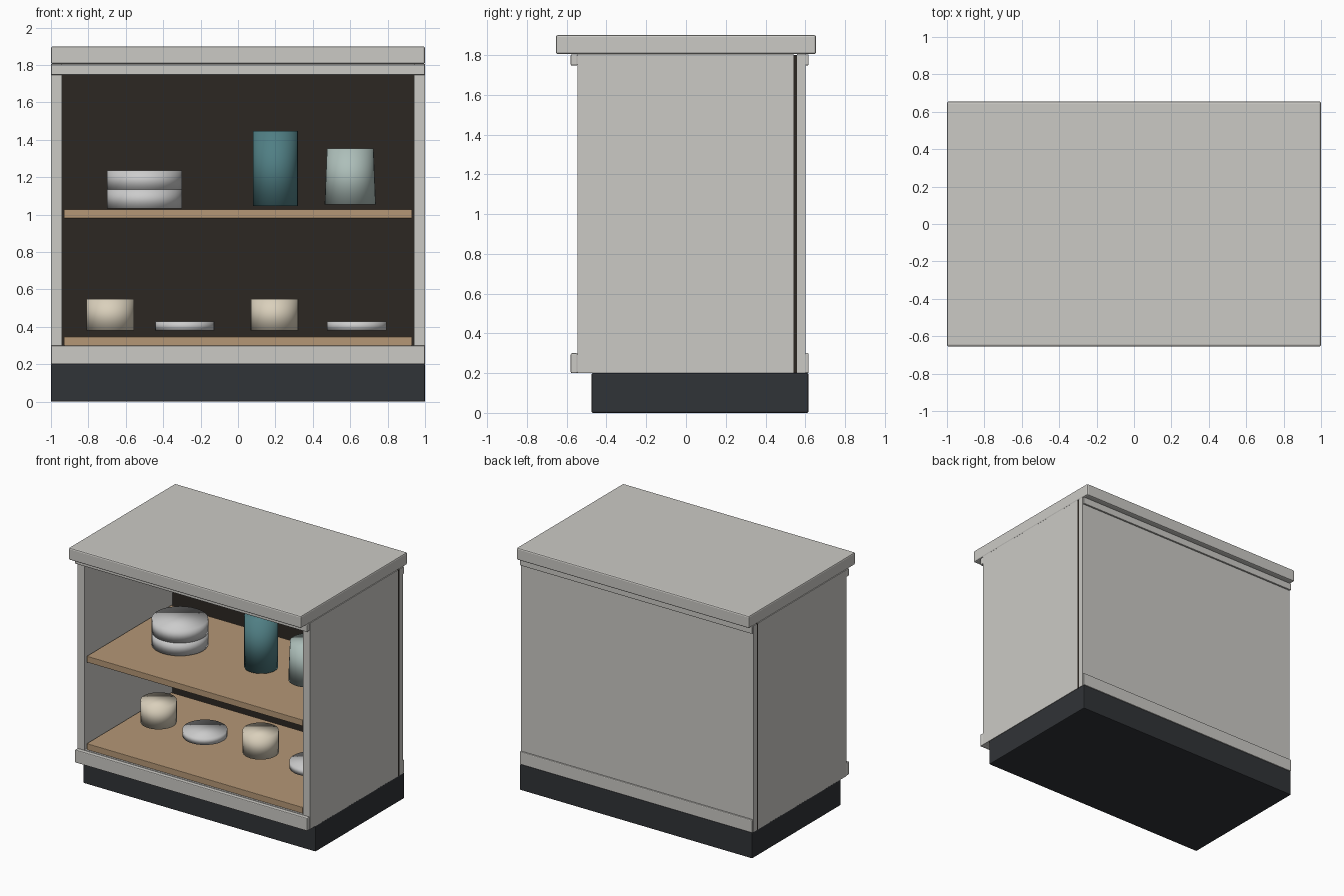
import bpy

if "Cube" in bpy.data.objects:
    bpy.data.objects.remove(bpy.data.objects["Cube"])

def material(name, r, g, b):
    m = bpy.data.materials.new(name)
    m.diffuse_color = (r, g, b, 1)
    m.use_nodes = True
    m.node_tree.nodes["Principled BSDF"].inputs["Base Color"].default_value = m.diffuse_color
    return m

stone = material("warm_white", 0.60, 0.59, 0.56)
wood = material("wood", 0.46, 0.31, 0.18)
kick = material("charcoal", 0.03, 0.033, 0.038)
dark = material("dark_brown", 0.025, 0.02, 0.016)
teal = material("teal", 0.08, 0.21, 0.23)
mint = material("pale_green", 0.42, 0.52, 0.49)
cream = material("cream", 0.70, 0.63, 0.50)
white = material("white", 0.75, 0.75, 0.75)

def box(name, x, y, z, mat, bevel=0.0):
    """Box from (min, max) ranges, with an optional rounded edge."""
    centre = [(r[0] + r[1]) / 2 for r in (x, y, z)]
    size = [r[1] - r[0] for r in (x, y, z)]
    bpy.ops.mesh.primitive_cube_add(size=1, location=centre)
    o = bpy.context.object
    o.name = name
    o.scale = size
    bpy.ops.object.transform_apply(location=False, rotation=False, scale=True)
    o.data.materials.append(mat)
    if bevel:
        mod = o.modifiers.new("rounded_edges", 'BEVEL')
        mod.width = bevel
        mod.segments = 2
    return o

def pot(name, x, z0, z1, r_bottom, mat, r_top=None):
    """Solid smooth round vessel standing on the cabinet's centre line."""
    bpy.ops.mesh.primitive_cone_add(vertices=32, radius1=r_bottom,
                                    radius2=r_top or r_bottom, depth=z1 - z0,
                                    location=(x, 0, (z0 + z1) / 2))
    o = bpy.context.object
    o.name = name
    o.data.materials.append(mat)
    bpy.ops.object.shade_smooth()

FULL = (-1, 1)

# Plinth and countertop
box("plinth", FULL, (-0.475, 0.615), (0, 0.2), kick, 0.006)
box("countertop", FULL, (-0.655, 0.655), (1.805, 1.9), stone, 0.01)

# Carcass
for side, x in (("left", (-1, -0.94)), ("right", (0.94, 1))):
    box(side + "_side_panel", x, (-0.545, 0.54), (0.2, 1.805), stone)
box("inner_back_panel", FULL, (0.54, 0.558), (0.2, 1.8), dark)
box("outer_back_panel", FULL, (0.558, 0.6), (0.2, 1.805), stone)
box("bottom_board", (-0.94, 0.94), (-0.545, 0.54), (0.2, 0.3), stone)

# Top and bottom rails on front and back
for face, y in (("front", (-0.58, -0.545)), ("back", (0.6, 0.617))):
    box(face + "_bottom_rail", FULL, y, (0.2, 0.3), stone, 0.006)
    box(face + "_top_rail", FULL, y, (1.747, 1.803), stone, 0.006)

# Shelves
for name, z in (("lower_shelf", (0.3, 0.348)), ("upper_shelf", (0.98, 1.028))):
    box(name, (-0.93, 0.93), (-0.532, 0.51), z, wood, 0.003)

# Upper shelf crockery
pot("lower_stacked_bowl", -0.5, 1.034, 1.134, 0.2, white)
pot("upper_stacked_bowl", -0.5, 1.134, 1.235, 0.2, white)
pot("tall_vase", 0.2, 1.046, 1.446, 0.12, teal)
pot("tapered_jar", 0.6, 1.054, 1.354, 0.137, mint, 0.125)

# Lower shelf cups and plates
for side, cup_x, plate_x in (("left", -0.683, -0.285), ("right", 0.195, 0.636)):
    pot(side + "_cup", cup_x, 0.38, 0.55, 0.128, cream)
    pot(side + "_plate", plate_x, 0.38, 0.43, 0.159, white)
